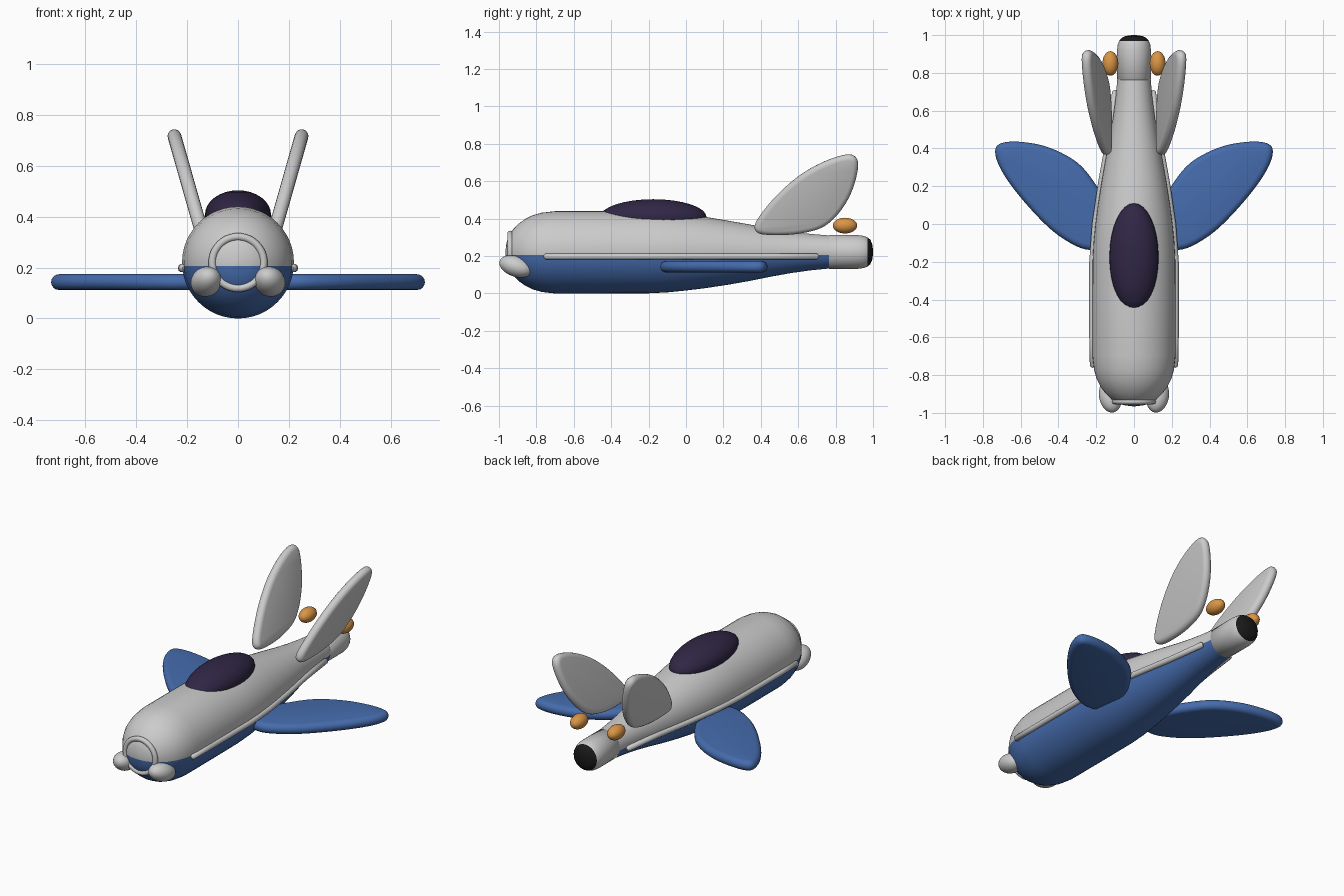
import bpy, bmesh
from math import sin, cos, pi, radians
from mathutils import Vector, Matrix

if "Cube" in bpy.data.objects:
    bpy.data.objects.remove(bpy.data.objects["Cube"])


def material(name, rgb):
    m = bpy.data.materials.new(name)
    m.diffuse_color = (*rgb, 1)
    m.use_nodes = True
    m.node_tree.nodes["Principled BSDF"].inputs["Base Color"].default_value = m.diffuse_color
    return m


BLUE = material("blue", (0.06, 0.15, 0.42))
DARK = material("dark_glass", (0.03, 0.02, 0.06))
BLACK = material("black", (0.01, 0.01, 0.01))
ORANGE = material("orange", (0.7, 0.3, 0.06))
GREY = material("grey", (0.6, 0.6, 0.6))


def finish(obj, name, mats=(), mirror=False, angle=60):
    obj.name = name
    for m in mats:
        obj.data.materials.append(m)
    bpy.ops.object.select_all(action='DESELECT')
    obj.select_set(True)
    bpy.context.view_layer.objects.active = obj
    bpy.ops.object.transform_apply(location=True, rotation=True, scale=True)
    bpy.ops.object.shade_smooth_by_angle(angle=radians(angle))
    if mirror:
        obj.modifiers.new("Mirror", 'MIRROR').use_axis[0] = True
    return obj


def from_bmesh(bm, name, **kw):
    bmesh.ops.recalc_face_normals(bm, faces=bm.faces)
    me = bpy.data.meshes.new(name)
    bm.to_mesh(me)
    bm.free()
    obj = bpy.data.objects.new(name, me)
    bpy.context.collection.objects.link(obj)
    return finish(obj, name, **kw)


def bridge(bm, rings):
    """Join rings of verts with quads and cap both ends."""
    n = len(rings[0])
    for a, b in zip(rings, rings[1:]):
        for i in range(n):
            j = (i + 1) % n
            bm.faces.new((a[i], a[j], b[j], b[i]))
    bm.faces.new(rings[0])
    bm.faces.new(rings[-1])


def loft(stations, n=48):
    """Circular sections along y: (y, centre z, radius)."""
    bm = bmesh.new()
    bridge(bm, [[bm.verts.new((r * cos(2 * pi * i / n), y, z + r * sin(2 * pi * i / n)))
                 for i in range(n)] for y, z, r in stations])
    return bm


def smooth_loop(pts, steps=5):
    """Closed Catmull-Rom loop through 2D points."""
    p, out = [Vector(q) for q in pts], []
    for i in range(len(p)):
        a, b, c, d = (p[(i + k) % len(p)] for k in (-1, 0, 1, 2))
        for s in range(steps):
            t = s / steps
            out.append(0.5 * (2 * b + (c - a) * t + (2 * a - 5 * b + 4 * c - d) * t * t
                              + (3 * b - a - 3 * c + d) * t ** 3))
    return out


def plate(outline, r, matrix, name, mats=()):
    """Flat blade with a rounded rim, mirrored to the other side."""
    pts = smooth_loop(outline)
    bm, rings = bmesh.new(), []
    for k in range(9):
        t = -pi / 2 + pi * k / 8
        ring = []
        for i, p in enumerate(pts):
            tan = (pts[(i + 1) % len(pts)] - pts[i - 1]).normalized()
            q = p - Vector((tan.y, -tan.x)) * r * (1 - cos(t))
            ring.append(bm.verts.new(matrix @ Vector((q.x, q.y, r * sin(t)))))
        rings.append(ring)
    bridge(bm, rings)
    return from_bmesh(bm, name, mats=mats, mirror=True)


def ellipsoid(name, loc, size, rot=(0, 0, 0), **kw):
    bpy.ops.mesh.primitive_uv_sphere_add(segments=32, ring_count=16, radius=1,
                                         location=loc, rotation=rot)
    bpy.context.object.scale = size
    return finish(bpy.context.object, name, **kw)


# Fuselage: grey above, blue below
bm = loft([(-.965, .22, .01), (-.96, .22, .05), (-.948, .22, .088), (-.925, .22, .122),
           (-.895, .22, .153), (-.86, .22, .178), (-.82, .22, .198), (-.77, .22, .212),
           (-.7, .22, .22), (-.45, .22, .22), (-.2, .22, .219), (-.1, .22, .214),
           (0, .22, .204), (.1, .219, .191), (.22, .218, .172), (.34, .218, .151),
           (.46, .219, .128), (.56, .22, .111), (.66, .221, .098), (.78, .222, .087)])
bmesh.ops.bisect_plane(bm, geom=bm.verts[:] + bm.edges[:] + bm.faces[:],
                       plane_co=(0, 0, .207), plane_no=(0, 0, 1))
for f in bm.faces:
    f.material_index = int(f.calc_center_median().z < .207)
from_bmesh(bm, "fuselage", mats=(GREY, BLUE))

# Tail nozzle with black end
bm = loft([(.76, .222, .084), (.765, .222, .09), (.92, .222, .09), (.95, .222, .086),
           (.97, .222, .078), (.985, .222, .066), (.995, .222, .045), (1, .222, .01)])
for f in bm.faces:
    f.material_index = int(f.calc_center_median().y > .973)
from_bmesh(bm, "tail_nozzle", mats=(GREY, BLACK))

# Canopy
ellipsoid("canopy", (0, -.175, .408), (.13, .285, .096), mats=(DARK,))

# Nose ring
bpy.ops.mesh.primitive_torus_add(location=(0, -.94, .22), rotation=(pi / 2, 0, 0),
                                 major_radius=.101, minor_radius=.015,
                                 major_segments=48, minor_segments=12)
finish(bpy.context.object, "nose_ring")

# Nose pods
ellipsoid("nose_pods", (.125, -.91, .145), (.06, .092, .055),
          rot=(radians(-18), 0, radians(-10)), mirror=True)

# Wings
plate([(.12, -.1), (.22, -.137), (.32, -.11), (.45, -.02), (.6, .14), (.7, .28),
       (.735, .38), (.705, .427), (.6, .435), (.45, .405), (.3, .325), (.2, .205),
       (.13, .07), (.1, -.03)], .031, Matrix.Translation((0, 0, .143)), "wings", mats=(BLUE,))

# Tail fins leaning outward
lean = Matrix(((0, .285, .962, .137), (1, 0, 0, 0), (0, 1, -.274, .32), (0, 0, 0, 1)))
fin = [(.48, .313), (.6, .32), (.72, .35), (.8, .41), (.87, .51), (.91, .62), (.918, .71),
       (.87, .743), (.75, .71), (.62, .64), (.5, .54), (.405, .43), (.367, .36), (.39, .322)]
plate([(y, z - .32) for y, z in fin], .027, lean, "tail_fins")

# Orange lamps under the fins
ellipsoid("tail_lamps", (.125, .85, .363), (.042, .065, .042), mats=(ORANGE,), mirror=True)

# Side rails following the fuselage
cu = bpy.data.curves.new("side_rails", 'CURVE')
cu.dimensions = '3D'
cu.bevel_depth = .017
cu.bevel_resolution = 3
path = [(.214, -.76, .3), (.217, -.75, 1), (.22, -.6, 1), (.22, -.2, 1), (.205, 0, 1),
        (.173, .22, 1), (.13, .46, 1), (.099, .7, 1), (.098, .71, .3)]
sp = cu.splines.new('POLY')
sp.points.add(len(path) - 1)
for pt, (x, y, r) in zip(sp.points, path):
    pt.co = (x, y, .198, 1)
    pt.radius = r
cu.use_fill_caps = True
rail = bpy.data.objects.new("side_rails", cu)
bpy.context.collection.objects.link(rail)
bpy.ops.object.select_all(action='DESELECT')
rail.select_set(True)
bpy.context.view_layer.objects.active = rail
bpy.ops.object.convert(target='MESH')
finish(bpy.context.object, "side_rails", mirror=True)
